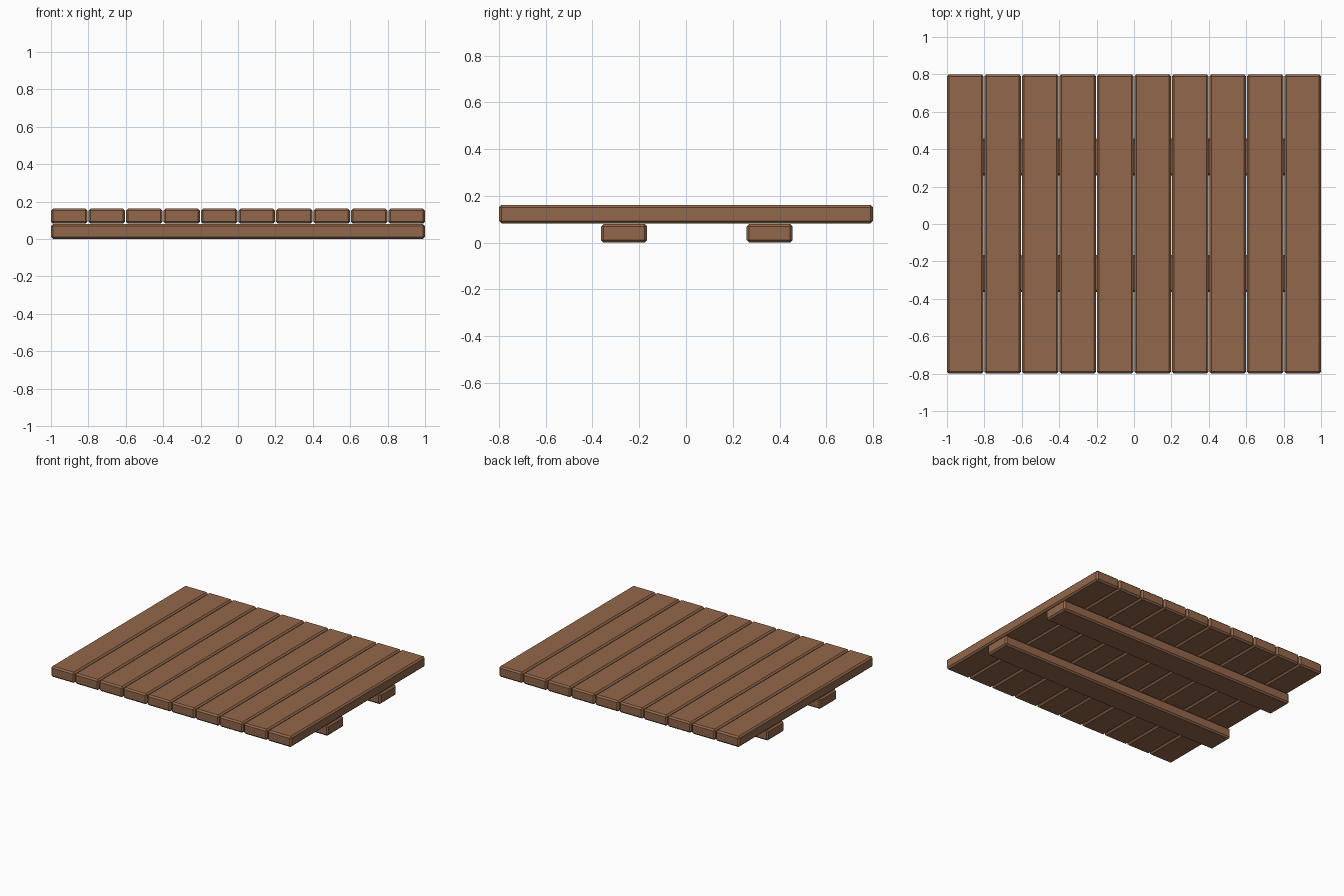
import bpy

if "Cube" in bpy.data.objects:
    bpy.data.objects.remove(bpy.data.objects["Cube"])

wood = bpy.data.materials.new("brown_wood")
wood.diffuse_color = (0.29, 0.135, 0.07, 1)
wood.use_nodes = True
wood.node_tree.nodes["Principled BSDF"].inputs["Base Color"].default_value = wood.diffuse_color


def board(name, center, size, chamfer=0.011):
    """Chamfered rectangular board."""
    bpy.ops.mesh.primitive_cube_add(size=1, location=center)
    ob = bpy.context.object
    ob.name = name
    ob.scale = size
    bpy.ops.object.transform_apply(location=False, rotation=False, scale=True)
    bev = ob.modifiers.new("chamfer", 'BEVEL')
    bev.width = chamfer
    bev.segments = 1
    ob.data.materials.append(wood)
    return ob


# Ten deck planks running front to back
COUNT, WIDTH, THICK = 10, 0.196, 0.08
pitch = (2 - WIDTH) / (COUNT - 1)
for i in range(COUNT):
    x = -1 + WIDTH / 2 + i * pitch
    board(f"deck_plank_{i + 1}", (x, 0, 0.122), (WIDTH, 1.6, THICK))

# Two support beams underneath, running side to side
for name, y in (("front_beam", -0.265), ("back_beam", 0.358)):
    board(name, (0, y, THICK / 2), (2, 0.197, THICK))
